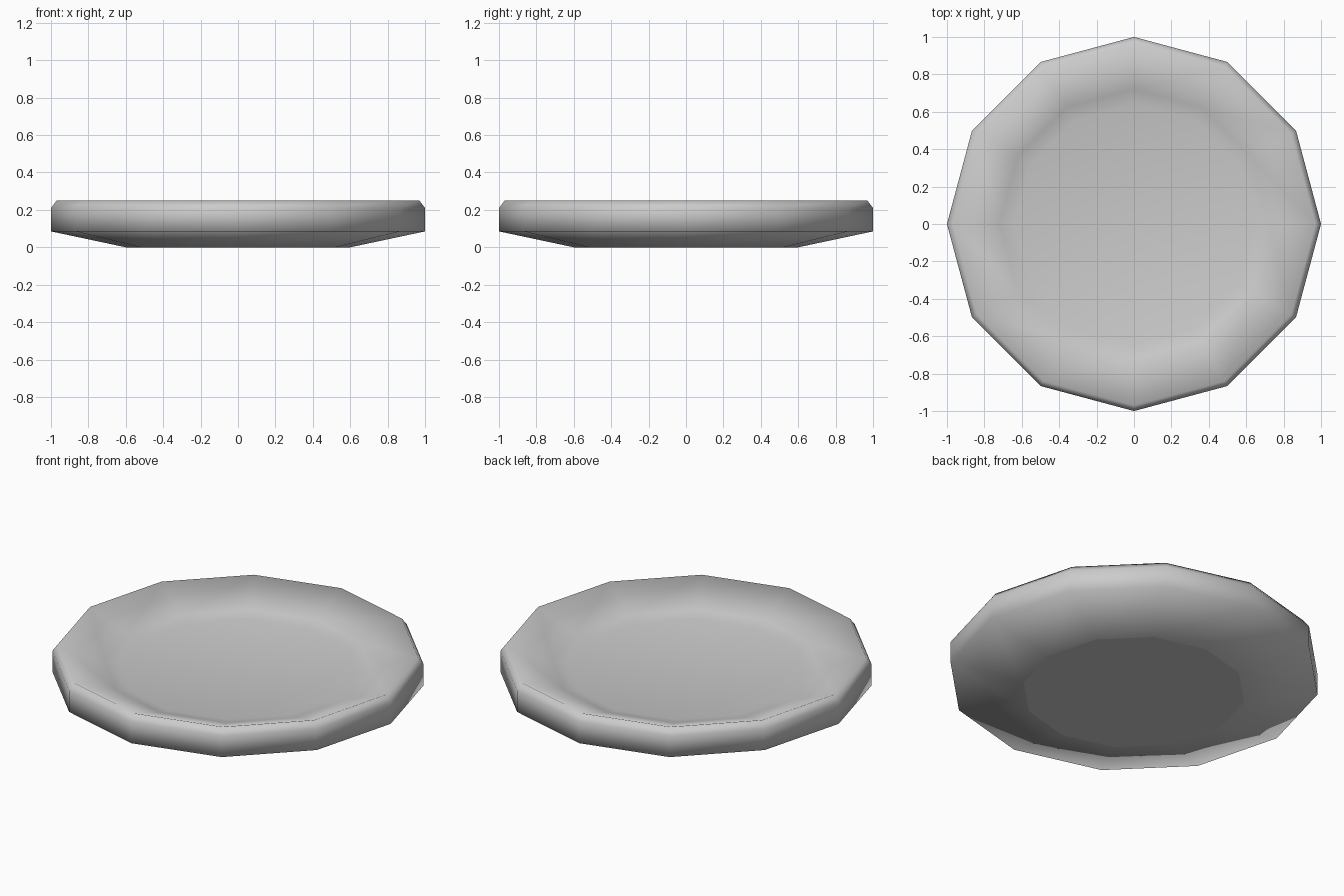
import bpy, bmesh, math

cube = bpy.data.objects.get("Cube")
if cube:
    bpy.data.objects.remove(cube, do_unlink=True)

SIDES = 12

# One neutral glaze colour
glaze = bpy.data.materials.new("light_grey_glaze")
glaze.use_nodes = True
colour = (0.6, 0.6, 0.6, 1)
glaze.diffuse_color = colour
glaze.node_tree.nodes["Principled BSDF"].inputs["Base Color"].default_value = colour

# Radius and height, from the foot, round the rim, to the inner floor
profile = [(0.60, 0.0), (1.0, 0.085), (1.0, 0.21), (0.97, 0.25),
           (0.72, 0.158), (0.64, 0.14)]

bm = bmesh.new()
rings = []
for radius, height in profile:
    ring = []
    for i in range(SIDES):
        angle = math.tau * i / SIDES
        ring.append(bm.verts.new((radius * math.cos(angle), radius * math.sin(angle), height)))
    rings.append(ring)

# Walls between neighbouring rings
for lower, upper in zip(rings, rings[1:]):
    for i in range(SIDES):
        j = (i + 1) % SIDES
        bm.faces.new((lower[i], lower[j], upper[j], upper[i]))

# Flat foot and flat inner floor
bm.faces.new(rings[0][::-1])
bm.faces.new(rings[-1])
bmesh.ops.recalc_face_normals(bm, faces=bm.faces)
for face in bm.faces:
    face.smooth = True
# Crisp edge around the foot
for edge in bm.edges:
    if all(v in rings[0] for v in edge.verts):
        edge.smooth = False

mesh = bpy.data.meshes.new("plate")
bm.to_mesh(mesh)
bm.free()
mesh.materials.append(glaze)
plate = bpy.data.objects.new("plate", mesh)
bpy.context.collection.objects.link(plate)
